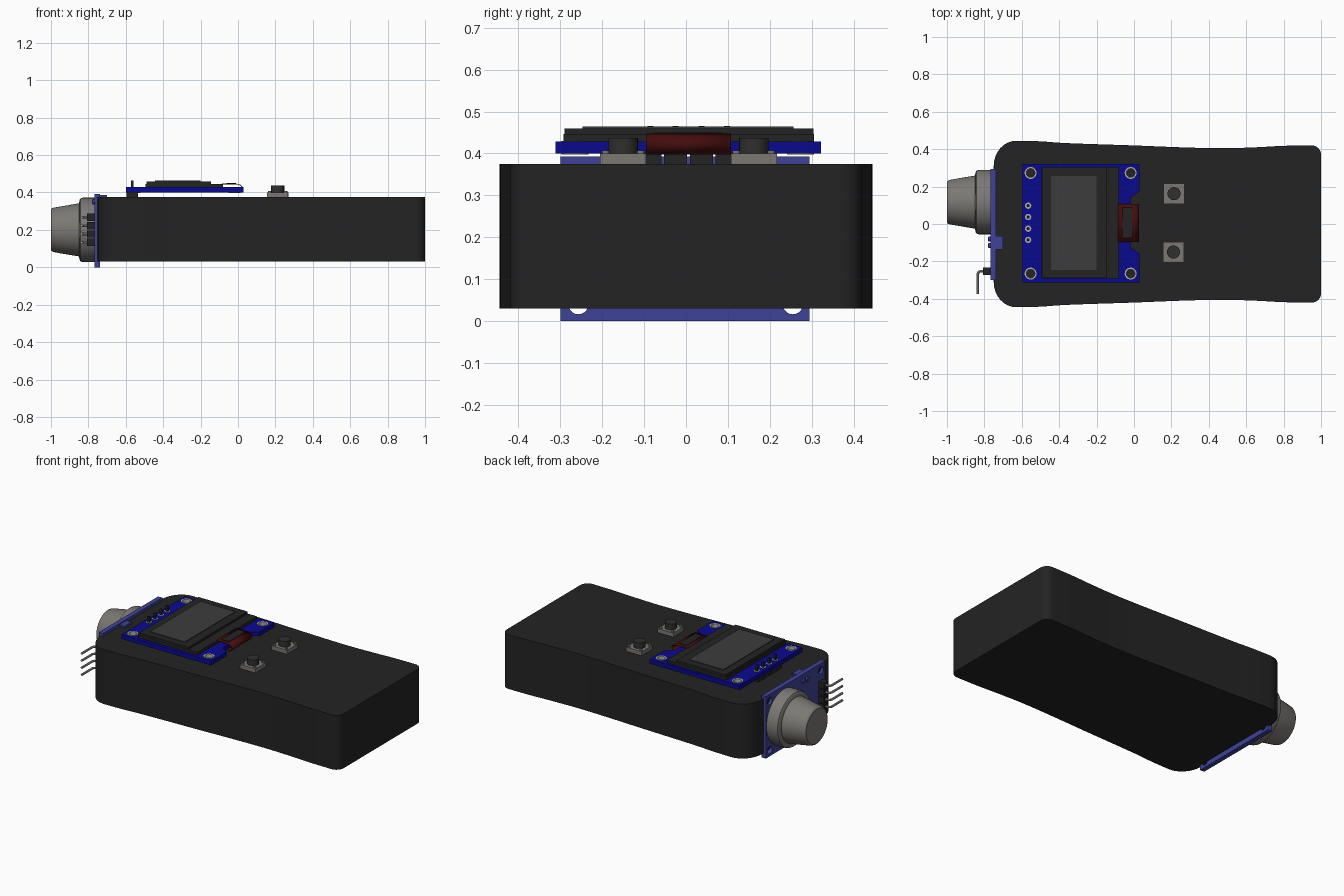
import bpy, bmesh, math
from mathutils import Matrix, Vector

if "Cube" in bpy.data.objects:
    bpy.data.objects.remove(bpy.data.objects["Cube"])


def mat(name, r, g, b):
    m = bpy.data.materials.new(name)
    m.diffuse_color = (r, g, b, 1)
    m.use_nodes = True
    m.node_tree.nodes["Principled BSDF"].inputs["Base Color"].default_value = m.diffuse_color
    return m


BLACK = mat("case black", 0.017, 0.017, 0.017)
BLUE = mat("display board blue", 0.003, 0.003, 0.27)
INDIGO = mat("sensor board blue", 0.05, 0.055, 0.31)
GREY = mat("sensor grey", 0.2, 0.19, 0.175)
METAL = mat("pin metal", 0.42, 0.41, 0.39)
SCREEN = mat("screen grey", 0.046, 0.046, 0.046)
MAROON = mat("ribbon maroon", 0.06, 0.004, 0.004)
DARK = mat("button dark", 0.03, 0.029, 0.028)


def finish(name, me, m, angle=35):
    me.materials.clear()
    me.materials.append(m)
    me.shade_smooth()
    me.set_sharp_from_angle(angle=math.radians(angle))
    ob = bpy.data.objects.new(name, me)
    bpy.context.collection.objects.link(ob)
    return ob


def from_bm(name, bm, m):
    bmesh.ops.recalc_face_normals(bm, faces=bm.faces)
    me = bpy.data.meshes.new(name)
    bm.to_mesh(me)
    bm.free()
    return finish(name, me, m)


def box(name, lo, hi, m):
    bm = bmesh.new()
    size = [h - l for l, h in zip(lo, hi)]
    mid = [(h + l) / 2 for l, h in zip(lo, hi)]
    bmesh.ops.create_cube(bm, size=1, matrix=Matrix.Translation(mid) @ Matrix.Diagonal((*size, 1)))
    return from_bm(name, bm, m)


def lathe(name, profile, centre, m, axis='Z', seg=32):
    """Spin (radius, height) points around an axis through centre."""
    bm = bmesh.new()
    vs = [bm.verts.new((r, 0, h)) for r, h in profile]
    es = [bm.edges.new(p) for p in zip(vs, vs[1:])]
    bmesh.ops.spin(bm, geom=vs + es, cent=(0, 0, 0), axis=(0, 0, 1), angle=2 * math.pi,
                   steps=seg, use_duplicate=False)
    bmesh.ops.remove_doubles(bm, verts=bm.verts, dist=1e-5)
    if axis == 'X':
        bm.transform(Matrix.Rotation(math.pi / 2, 4, 'Y'))
    bm.transform(Matrix.Translation(centre))
    return from_bm(name, bm, m)


def disc(name, x, y, z0, z1, r, m, seg=24):
    return lathe(name, [(0, z0), (r, z0), (r, z1), (0, z1)], (x, y, 0), m, seg=seg)


def ring(name, x, y, z0, z1, r0, r1, m):
    return lathe(name, [(r0, z0), (r1, z0), (r1, z1), (r0, z1), (r0, z0)], (x, y, 0), m, seg=24)


def circle(x, y, r, n=20):
    return [(x + r * math.cos(2 * math.pi * i / n), y + r * math.sin(2 * math.pi * i / n)) for i in range(n)]


def curve_mesh(cu):
    ob = bpy.data.objects.new("tmp", cu)
    bpy.context.collection.objects.link(ob)
    me = bpy.data.meshes.new_from_object(ob.evaluated_get(bpy.context.evaluated_depsgraph_get()))
    bpy.data.objects.remove(ob)
    return me


def plate(name, loops, w0, w1, m, upright=False):
    """Flat plate from an outline and hole loops; upright puts it in the y-z plane."""
    cu = bpy.data.curves.new(name, 'CURVE')
    cu.dimensions = '2D'
    cu.fill_mode = 'BOTH'
    cu.extrude = (w1 - w0) / 2
    for loop in loops:
        sp = cu.splines.new('POLY')
        sp.points.add(len(loop) - 1)
        for p, (x, y) in zip(sp.points, loop):
            p.co = (x, y, 0, 1)
        sp.use_cyclic_u = True
    me = curve_mesh(cu)
    mid = (w0 + w1) / 2
    for v in me.vertices:
        x, y, z = v.co
        v.co = (z + mid, x, y) if upright else (x, y, z + mid)
    bm = bmesh.new()
    bm.from_mesh(me)
    bmesh.ops.remove_doubles(bm, verts=bm.verts, dist=1e-5)
    return from_bm(name, bm, m)


def wire(name, pts, r, m):
    cu = bpy.data.curves.new(name, 'CURVE')
    cu.dimensions = '3D'
    cu.bevel_depth = r
    cu.bevel_resolution = 2
    cu.use_fill_caps = True
    sp = cu.splines.new('POLY')
    sp.points.add(len(pts) - 1)
    for p, c in zip(sp.points, pts):
        p.co = (*c, 1)
    return finish(name, curve_mesh(cu), m)


# Case: waisted outline, rounded corners, extruded upward
def arc(cx, cy, rx, ry, a0, a1, n=8):
    return [(cx + rx * math.cos(math.radians(a0 + (a1 - a0) * i / n)),
             cy + ry * math.sin(math.radians(a0 + (a1 - a0) * i / n))) for i in range(n + 1)]


keys = [(-0.63, 0.445), (-0.5, 0.442), (-0.35, 0.432), (0.0, 0.42), (0.25, 0.41), (0.47, 0.405),
        (0.65, 0.41), (0.8, 0.418), (0.95, 0.42)]
side = []
for i in range(len(keys) - 1):   # smooth interpolation through the key points
    P = [Vector(keys[max(0, min(len(keys) - 1, i + k))]) for k in (-1, 0, 1, 2)]
    for s in range(5):
        t = s / 5
        q = 0.5 * (2 * P[1] + (P[2] - P[0]) * t + (2 * P[0] - 5 * P[1] + 4 * P[2] - P[3]) * t * t
                   + (3 * P[1] - P[0] - 3 * P[2] + P[3]) * t ** 3)
        side.append((q.x, q.y))
half = arc(-0.63, 0.31, 0.12, 0.135, 180, 90)[:-1] + side + arc(0.95, 0.37, 0.05, 0.05, 90, 0)
plate("case", [half + [(x, -y) for x, y in reversed(half)]], 0.03, 0.375, BLACK)

# Sensor board standing at the left end, with corner holes
holes = [circle(y, z, 0.024) for y in (-0.257, 0.255) for z in (0.04, 0.35)]
plate("sensor_board", [[(-0.3, 0), (0.295, 0), (0.295, 0.393), (-0.3, 0.393)]] + holes,
      -0.767, -0.737, INDIGO, upright=True)

# Gas sensor can
lathe("sensor_can", [(0, -1.0), (0.108, -1.0), (0.115, -0.995), (0.119, -0.985), (0.142, -0.85),
                     (0.16, -0.847), (0.168, -0.842), (0.172, -0.832), (0.172, -0.765), (0, -0.765)],
      (0, 0.117, 0.2), GREY, axis='X', seg=48)

# Adjuster on the sensor board
box("adjuster_body", (-0.738, -0.135, 0.30), (-0.7, -0.065, 0.387), INDIGO)
for y in (-0.08, -0.115):
    lathe("adjuster_pin", [(0, -0.782), (0.014, -0.778), (0.014, -0.765), (0, -0.765)],
          (0, y, 0.35), INDIGO, axis='X', seg=12)

# Bent pin header on the sensor board
for i in range(4):
    z = 0.133 + i * 0.045
    box("sensor_header", (-0.807, -0.272, z - 0.02), (-0.766, -0.232, z + 0.02), BLACK)
    wire("sensor_pin", [(-0.77, -0.252, z), (-0.82, -0.252, z), (-0.83, -0.256, z), (-0.835, -0.267, z),
                        (-0.835, -0.375, z)], 0.007, METAL)

# Display board with ribbon notch and holes
corners = [(x, y) for x in (-0.553, -0.018) for y in (-0.265, 0.273)]
pins = [(-0.566, y) for y in (-0.085, -0.025, 0.037, 0.098)]
outline = [(-0.6, -0.312), (0.03, -0.312), (0.03, -0.16), (-0.018, -0.125), (-0.018, 0.14),
           (0.03, 0.175), (0.03, 0.322), (-0.6, 0.322)]
plate("display_board", [outline] + [circle(x, y, 0.024) for x, y in corners], 0.4, 0.428, BLUE)
for x, y in corners:
    ring("mount_ring", x, y, 0.398, 0.430, 0.023, 0.032, METAL)

# Display header below the board, with pins poking through
for x, y in pins:
    box("display_header", (-0.597, y - 0.027, 0.374), (-0.535, y + 0.027, 0.4), BLACK)
    ring("pin_pad", x, y, 0.427, 0.430, 0.008, 0.017, METAL)
    box("display_pin", (x - 0.007, y - 0.007, 0.38), (x + 0.007, y + 0.007, 0.465), BLACK)

# Display glass, two layers, with screen plate
box("lower_glass", (-0.495, -0.292, 0.428), (-0.08, 0.306, 0.446), BLACK)
box("upper_glass", (-0.49, -0.29, 0.446), (-0.145, 0.304, 0.460), BLACK)
box("screen", (-0.443, -0.247, 0.459), (-0.2, 0.257, 0.464), SCREEN)

# Ribbon folding over the board edge
bm = bmesh.new()
path = [(-0.085, 0.447), (-0.01, 0.447)] + arc(-0.01, 0.422, 0.036, 0.025, 75, -90, 10) + [(-0.05, 0.397)]
rows = [[bm.verts.new((x, y, z)) for x, z in path] for y in (-0.095, 0.108)]
for i in range(len(path) - 1):
    bm.faces.new((rows[0][i], rows[0][i + 1], rows[1][i + 1], rows[1][i]))
ribbon = from_bm("ribbon", bm, MAROON)
sol = ribbon.modifiers.new("thickness", 'SOLIDIFY')
sol.thickness = 0.004
box("ribbon_stiffener", (-0.062, -0.075, 0.445), (-0.012, 0.088, 0.4505), BLACK)

# Push buttons
for x, y in ((0.214, 0.162), (0.211, -0.15)):
    box("button_base", (x - 0.055, y - 0.055, 0.374), (x + 0.055, y + 0.055, 0.4), GREY)
    disc("button_cap", x, y, 0.398, 0.437, 0.035, DARK, 28)
    for sx in (-1, 1):
        for sy in (-1, 1):
            disc("button_stud", x + sx * 0.042, y + sy * 0.042, 0.398, 0.407, 0.009, GREY, 12)
